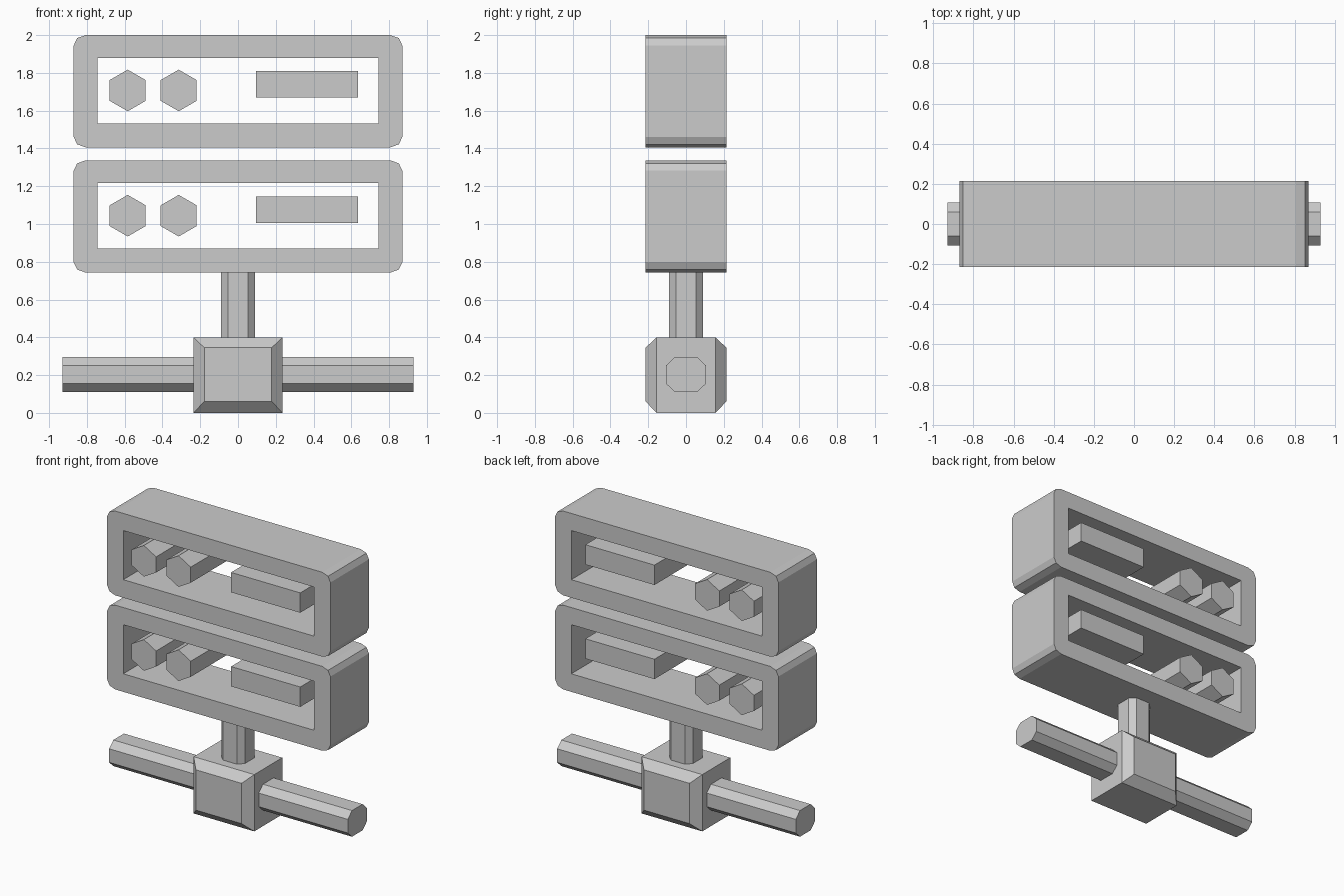
import bpy, bmesh, math

if "Cube" in bpy.data.objects:
    bpy.data.objects.remove(bpy.data.objects["Cube"])

DEPTH = 0.214  # half depth shared by frames, inserts and hub


def finish(name, bm):
    bmesh.ops.recalc_face_normals(bm, faces=bm.faces[:])
    mesh = bpy.data.meshes.new(name)
    bm.to_mesh(mesh)
    bm.free()
    obj = bpy.data.objects.new(name, mesh)
    bpy.context.collection.objects.link(obj)
    return obj


def prism(name, loops, axis, d0, d1):
    """Extrude a profile (outer loop plus optional hole loops) along an axis."""
    place = {'x': lambda u, v: (d0, u, v),
             'y': lambda u, v: (u, d0, v),
             'z': lambda u, v: (u, v, d0)}[axis]
    bm = bmesh.new()
    for loop in loops:
        vs = [bm.verts.new(place(u, v)) for u, v in loop]
        if len(loops) == 1:
            bm.faces.new(vs)
        else:
            for a, b in zip(vs, vs[1:] + vs[:1]):
                bm.edges.new((a, b))
    if len(loops) > 1:
        bmesh.ops.triangle_fill(bm, edges=bm.edges[:], use_beauty=True)
    ext = bmesh.ops.extrude_face_region(bm, geom=bm.faces[:], use_keep_orig=True)
    moved = [g for g in ext['geom'] if isinstance(g, bmesh.types.BMVert)]
    step = [(d1 - d0) * (axis == a) for a in 'xyz']
    bmesh.ops.translate(bm, verts=moved, vec=step)
    return finish(name, bm)


def rect(hx, hz, cx=0.0, cz=0.0):
    return [(cx - hx, cz - hz), (cx + hx, cz - hz), (cx + hx, cz + hz), (cx - hx, cz + hz)]


def cut_rect(hx, hz, insets, cz=0.0):
    """Rectangle with cut corners; insets run from the vertical to the horizontal side."""
    pts = []
    for sx, sz in ((1, 1), (-1, 1), (-1, -1), (1, -1)):
        corner = [(sx * (hx - a), cz + sz * (hz - b)) for a, b in insets]
        pts += corner if sx * sz > 0 else corner[::-1]
    return pts


# Two stacked open frames with their through inserts
corner = [(0, 0.055), (0.0185, 0.016), (0.063, 0)]
for tag, cz in (("lower", 1.040), ("upper", 1.703)):
    prism(tag + "_frame",
          [cut_rect(0.87, 0.297, corner, cz), rect(0.744, 0.173, 0, cz + 0.003)],
          'y', -DEPTH, DEPTH)
    # hexagonal rods
    for i, cx in enumerate((-0.584, -0.314)):
        hexagon = [(cx + 0.110 * math.sin(k * math.pi / 3),
                    cz + 0.004 + 0.110 * math.cos(k * math.pi / 3)) for k in range(6)]
        prism(f"{tag}_hex_rod_{i + 1}", [hexagon], 'y', -DEPTH, DEPTH)
    # rectangular bar
    prism(tag + "_bar", [rect(0.2695, 0.070, 0.3655, cz + 0.036)], 'y', -DEPTH, DEPTH)

# Eight-sided post between hub and lower frame
prism("post", [cut_rect(0.091, 0.091, [(0, 0.037), (0.037, 0)])], 'z', 0.38, 0.745)

# Eight-sided cross arms on either side of the hub
arm = cut_rect(0.106, 0.092, [(0, 0.044), (0.047, 0)], 0.203)
for side, sx in (("left", -1), ("right", 1)):
    prism(side + "_arm", [arm], 'x', sx * 0.22, sx * 0.93)

# Hub block with chamfered front and back rims
bm = bmesh.new()
rings = [[bm.verts.new((x, y, z)) for x, z in rect(hx, hz, 0, cz)]
         for y, hx, hz, cz in ((-DEPTH, 0.178, 0.142, 0.203), (-0.156, 0.236, 0.2, 0.2),
                               (0.156, 0.236, 0.2, 0.2), (DEPTH, 0.178, 0.142, 0.203))]
for a, b in zip(rings, rings[1:]):
    for k in range(4):
        bm.faces.new((a[k], a[k - 1], b[k - 1], b[k]))
bm.faces.new(rings[0])
bm.faces.new(rings[-1])
finish("hub", bm)
